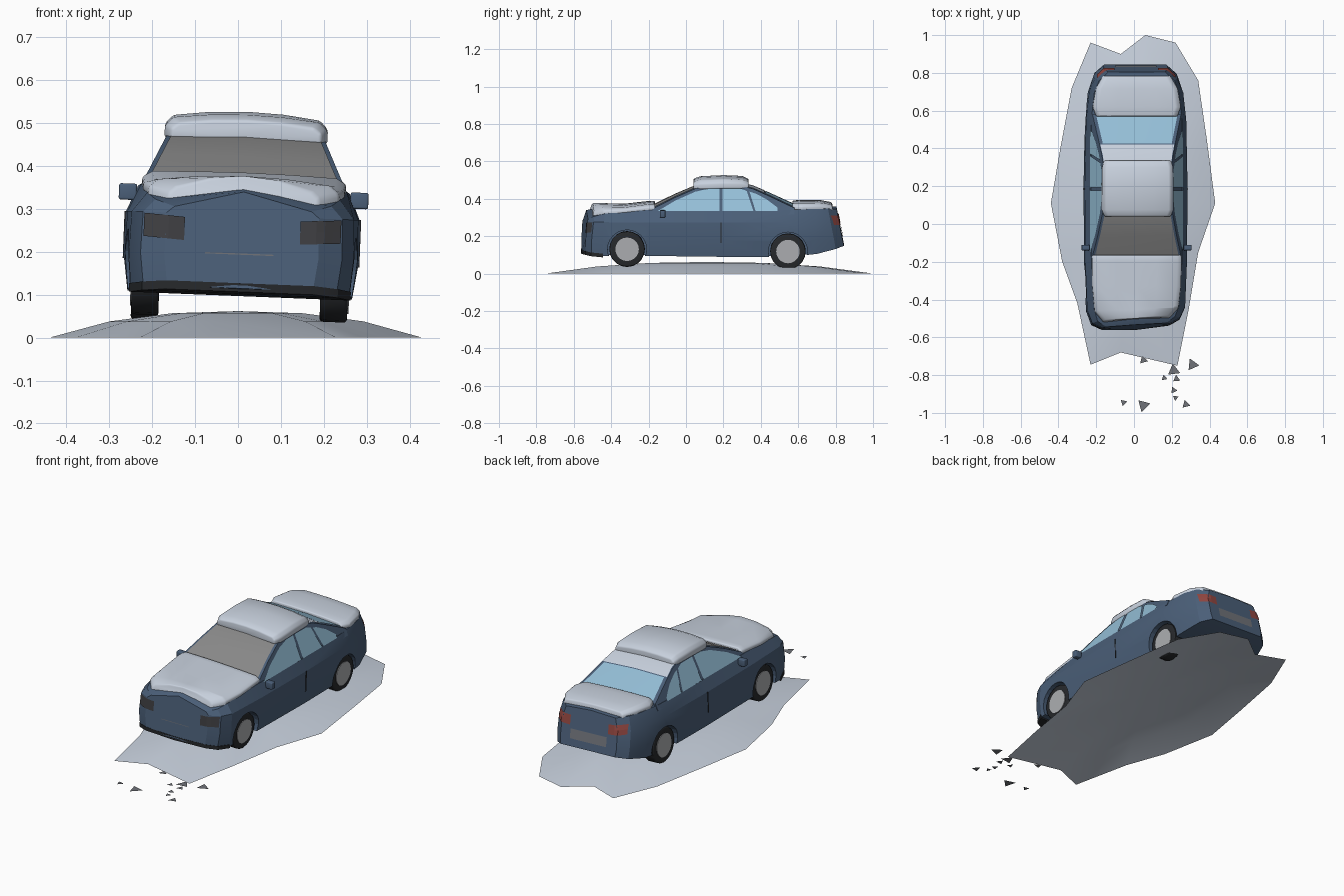
import bpy, bmesh, math, random
from mathutils import Matrix, Vector
from mathutils.bvhtree import BVHTree

if "Cube" in bpy.data.objects:
    bpy.data.objects.remove(bpy.data.objects["Cube"])

random.seed(4)
ROLL = Matrix.Rotation(0.04, 4, 'Y')          # the car leans to one side


def material(name, rgb):
    m = bpy.data.materials.new(name)
    m.diffuse_color = (*rgb, 1)
    m.use_nodes = True
    m.node_tree.nodes["Principled BSDF"].inputs["Base Color"].default_value = m.diffuse_color
    return m


PAINT = material("paint", (0.07, 0.115, 0.19))
SNOW = material("snow", (0.58, 0.64, 0.73))
GLASS = material("glass", (0.30, 0.52, 0.68))
FROST = material("frosted_glass", (0.25, 0.25, 0.25))
BLACK = material("rubber", (0.02, 0.022, 0.025))
HUB = material("hub", (0.42, 0.43, 0.45))
LAMP = material("dark_lamp", (0.05, 0.05, 0.055))
RED = material("red_lamp", (0.28, 0.06, 0.05))
PLATE = material("plate", (0.16, 0.17, 0.19))


def finish(name, bm, mat, tilt=True, smooth=30, bevel=0):
    bmesh.ops.recalc_face_normals(bm, faces=bm.faces)
    if tilt:
        bm.transform(ROLL)
    me = bpy.data.meshes.new(name)
    bm.to_mesh(me)
    bm.free()
    ob = bpy.data.objects.new(name, me)
    bpy.context.collection.objects.link(ob)
    me.materials.append(mat)
    bpy.ops.object.select_all(action='DESELECT')
    ob.select_set(True)
    bpy.context.view_layer.objects.active = ob
    if bevel:
        b = ob.modifiers.new("round", 'BEVEL')
        b.width, b.segments, b.limit_method = bevel, 3, 'ANGLE'
        bpy.ops.object.modifier_apply(modifier="round")
    if smooth:
        bpy.ops.object.shade_smooth_by_angle(angle=math.radians(smooth))
    return ob


def warp(x, y, z):
    """Rake the nose and tail, and push in the right front corner."""
    k = min(1, max(0, (-0.4 - y) / 0.12))
    r = min(1, max(0, (y - 0.68) / 0.12))
    y2 = y + k * (0.3 * max(0, z - 0.25) + 0.13 * max(0, x)) - r * 0.2 * max(0, z - 0.15)
    return Vector((x, y2, z))


def loft(rings):
    """rings: list of (y, half section from bottom centre to top centre)"""
    bm = bmesh.new()
    rows = []
    for y, half in rings:
        pts = half + [(-x, z) for x, z in reversed(half[1:-1])]
        rows.append([bm.verts.new(warp(x, y, z)) for x, z in pts])
    n = len(rows[0])
    for a, b in zip(rows, rows[1:]):
        for i in range(n):
            bm.faces.new((a[i], a[(i + 1) % n], b[(i + 1) % n], b[i]))
    bm.faces.new(rows[0])
    bm.faces.new(rows[-1])
    bmesh.ops.recalc_face_normals(bm, faces=bm.faces)
    return bm


def cylinder(bm, centre, radius, width, sides):
    m = Matrix.Translation(centre) @ Matrix.Rotation(math.pi / 2, 4, 'Y')
    bmesh.ops.create_cone(bm, cap_ends=True, segments=sides, radius1=radius,
                          radius2=radius, depth=width, matrix=m)


# Lower body: y, bottom, middle and top half widths, bottom z, top edge z, crown
STATIONS = [(-.56, .17, .18, .16, .115, .30, .04), (-.535, .225, .235, .205, .11, .315, .03),
            (-.46, .255, .262, .225, .105, .33, .02), (-.2, .262, .272, .24, .105, .35, .01),
            (.2, .262, .275, .247, .10, .345, .01), (.55, .258, .268, .24, .10, .35, .01),
            (.7, .245, .252, .225, .115, .355, .01), (.8, .215, .22, .2, .14, .355, .008),
            (.845, .165, .17, .15, .155, .35, .008)]
bm = loft([(y, [(0, zb), (wb, zb), (wm, .19), (wm * .99, .285), (wt, zt), (0, zt + c)])
           for y, wb, wm, wt, zb, zt, c in STATIONS])
tree = BVHTree.FromBMesh(bm)
body = finish("lower_body", bm, PAINT, smooth=20)

# Wheel arches
WHEELS = [(s, y, z) for s in (-1, 1) for y, z in ((-.315, .14), (.545, .128))]
bm = bmesh.new()
for s, y, z in WHEELS:
    cylinder(bm, (s * .24, y, z), .104, .14, 24)
cutter = finish("arch_cutter", bm, BLACK, smooth=0)
cutter.hide_render = True
mod = body.modifiers.new("arches", 'BOOLEAN')
mod.object, mod.operation = cutter, 'DIFFERENCE'
bpy.context.view_layer.objects.active = body
bpy.ops.object.modifier_apply(modifier="arches")
bpy.data.objects.remove(cutter)

# Wheels
for s, y, z in WHEELS:
    where = ("front" if y < 0 else "rear") + ("_right" if s > 0 else "_left")
    bm = bmesh.new()
    cylinder(bm, (s * .22, y, z), .095, .064, 20)
    finish(where + "_tyre", bm, BLACK, bevel=.008)
    bm = bmesh.new()
    cylinder(bm, (s * .24, y, z), .063, .03, 20)
    finish(where + "_hub", bm, HUB)

# Cabin
ROOF = [(-.18, .355), (-.06, .415), (.05, .462), (.12, .475), (.3, .475),
        (.36, .46), (.44, .425), (.58, .36)]


def side_x(z):
    return .246 - (z - .335) * .47


def roof_z(y):
    for (y0, z0), (y1, z1) in zip(ROOF, ROOF[1:]):
        if y <= y1:
            return z0 + (z1 - z0) * (y - y0) / (y1 - y0)
    return ROOF[-1][1]


finish("cabin", loft([(y, [(0, .32), (.25, .325), (side_x(z), z), (0, z + .006)])
                      for y, z in ROOF]), PAINT, smooth=25)


# Panels that follow the cabin top: windscreen, rear roof, rear window
def top_panel(name, y0, y1, inset, mat):
    bm = bmesh.new()
    ys = [y0] + [y for y, z in ROOF if y0 < y < y1] + [y1]
    rows = []
    for y in ys:
        z = roof_z(y)
        w = side_x(z) - inset
        rows.append([bm.verts.new((x, y, z + h)) for x, h in ((-w, .004), (0, .010), (w, .004))])
    for a, b in zip(rows, rows[1:]):
        for i in (0, 1):
            bm.faces.new((a[i], a[i + 1], b[i + 1], b[i]))
    finish(name, bm, mat)


top_panel("windscreen", -.17, .055, .012, FROST)
top_panel("rear_roof_snow", .32, .42, .004, SNOW)
top_panel("rear_window", .425, .57, .018, GLASS)

# Side windows as y, z outlines
WINDOWS = {"front_door_window": [(-.15, .345), (-.06, .398), (.05, .446), (.12, .462), (.178, .463), (.178, .345)],
           "rear_door_window": [(.194, .345), (.194, .463), (.29, .462), (.325, .45), (.36, .345)],
           "quarter_window": [(.372, .345), (.339, .447), (.37, .437), (.43, .407), (.49, .362), (.49, .345)]}
for name, pts in WINDOWS.items():
    for s in (-1, 1):
        bm = bmesh.new()
        bm.faces.new([bm.verts.new((s * (side_x(z) + .005), y, z)) for y, z in pts])
        finish(name, bm, GLASS, smooth=0)


# Lamps and plates projected onto the nose and tail
def decal(name, x0, x1, z0, z1, front, mat, skew=0, n=5):
    bm = bmesh.new()
    d = 1 if front else -1
    rows = []
    for j in range(3):
        row = []
        for i in range(n + 1):
            x = x0 + (x1 - x0) * i / n
            z = z0 + (z1 - z0) * j / 2 + skew * i / n
            hit = tree.ray_cast(Vector((x, -2 * d, z)), Vector((0, d, 0)))
            p, nrm = hit[0], hit[1]
            row.append(bm.verts.new(p + nrm * .004))
        rows.append(row)
    for a, b in zip(rows, rows[1:]):
        for i in range(n):
            bm.faces.new((a[i], a[i + 1], b[i + 1], b[i]))
    finish(name, bm, mat, smooth=0)


for s in (-1, 1):
    decal("headlamp", s * .135, s * .228, .222, .276, True, LAMP, .006)
    decal("tail_lamp", s * .115, s * .205, .262, .312, False, RED, .006)
    # Door mirror and door seam
    bm = bmesh.new()
    bmesh.ops.create_cube(bm, size=1, matrix=Matrix.Translation((s * .27, -.125, .33)) @ Matrix.Diagonal((.042, .03, .038, 1)))
    bmesh.ops.create_cube(bm, size=1, matrix=Matrix.Translation((s * .25, -.12, .322)) @ Matrix.Diagonal((.03, .014, .012, 1)))
    finish("door_mirror", bm, PAINT, bevel=.005)
    bm = bmesh.new()
    bmesh.ops.create_cube(bm, size=1, matrix=Matrix.Translation((s * .272, .186, .23)) @ Matrix.Diagonal((.008, .005, .11, 1)))
    finish("door_seam", bm, BLACK, smooth=0)
decal("front_plate", -.085, .075, .142, .196, True, PLATE)
decal("rear_plate", -.11, .11, .195, .245, False, PLATE)

# Dark lower skirt
finish("skirt", loft([(y * 1.003, [(0, zb - .008), (wb + .003, zb - .008), (wb + .004, zb + .012), (0, zb + .012)])
                      for y, wb, wm, wt, zb, zt, c in STATIONS if abs(y + .48) < .09 or y > .66][:3]), BLACK)


# Snow caps: y, half width, base z, thickness, crown
def snow(name, rows):
    finish(name, loft([(y, [(0, z - .006), (w, z - .006), (w, z + t * .55), (w * .9, z + t), (w * .45, z + t + c * .75), (0, z + t + c)])
                       for y, w, z, t, c in rows]), SNOW, smooth=50, bevel=.007)


snow("roof_snow", [(.04, .175, .465, .03, .012), (.075, .19, .465, .043, .012), (.2, .19, .468, .045, .014),
                   (.3, .188, .468, .042, .012), (.335, .178, .462, .033, .01)])
snow("hood_snow", [(-.54, .175, .312, .035, .03), (-.48, .222, .322, .04, .015), (-.33, .235, .338, .024, .01),
                   (-.2, .238, .35, .03, .005), (-.165, .236, .352, .028, .003)])
snow("trunk_snow", [(.57, .215, .352, .032, .004), (.62, .234, .352, .033, .005), (.74, .216, .353, .033, .005),
                    (.825, .178, .35, .025, .005)])

# Snowy mound under the car
EDGE = [(-.44, .11), (-.39, .4), (-.33, .72), (-.23, .96), (-.07, .9), (.06, 1), (.22, .96), (.34, .76), (.385, .45),
        (.43, .11), (.34, -.15), (.29, -.45), (.23, -.75), (-.07, -.68), (-.23, -.745), (-.3, -.42), (-.38, -.2)]
bm = bmesh.new()
rings = [[bm.verts.new((x * r, .11 + (y - .11) * r, z)) for x, y in EDGE]
         for r, z in ((1, 0), (.68, .038), (.35, .057))]
tip = bm.verts.new((0, .11, .062))
n = len(EDGE)
for i in range(n):
    j = (i + 1) % n
    for a, b in zip(rings, rings[1:]):
        bm.faces.new((a[i], a[j], b[j], b[i]))
    bm.faces.new((rings[-1][i], rings[-1][j], tip))
finish("ground_mound", bm, SNOW, tilt=False, smooth=40)

# Flat shards scattered in front
SHARDS = [(.05, -.72, .025), (.21, -.775, .037), (.31, -.745, .036), (.16, -.815, .018), (.225, -.82, .022),
          (.21, -.88, .02), (.22, -.92, .017), (-.055, -.945, .02), (.05, -.96, .038), (.275, -.955, .025)]
bm = bmesh.new()
for x, y, r in SHARDS:
    turn = random.uniform(-.5, .5)
    bm.faces.new([bm.verts.new((x + r * math.cos(turn + k * 2.094), y + r * math.sin(turn + k * 2.094), .001))
                  for k in range(3)])
finish("shards", bm, PLATE, tilt=False, smooth=0)
